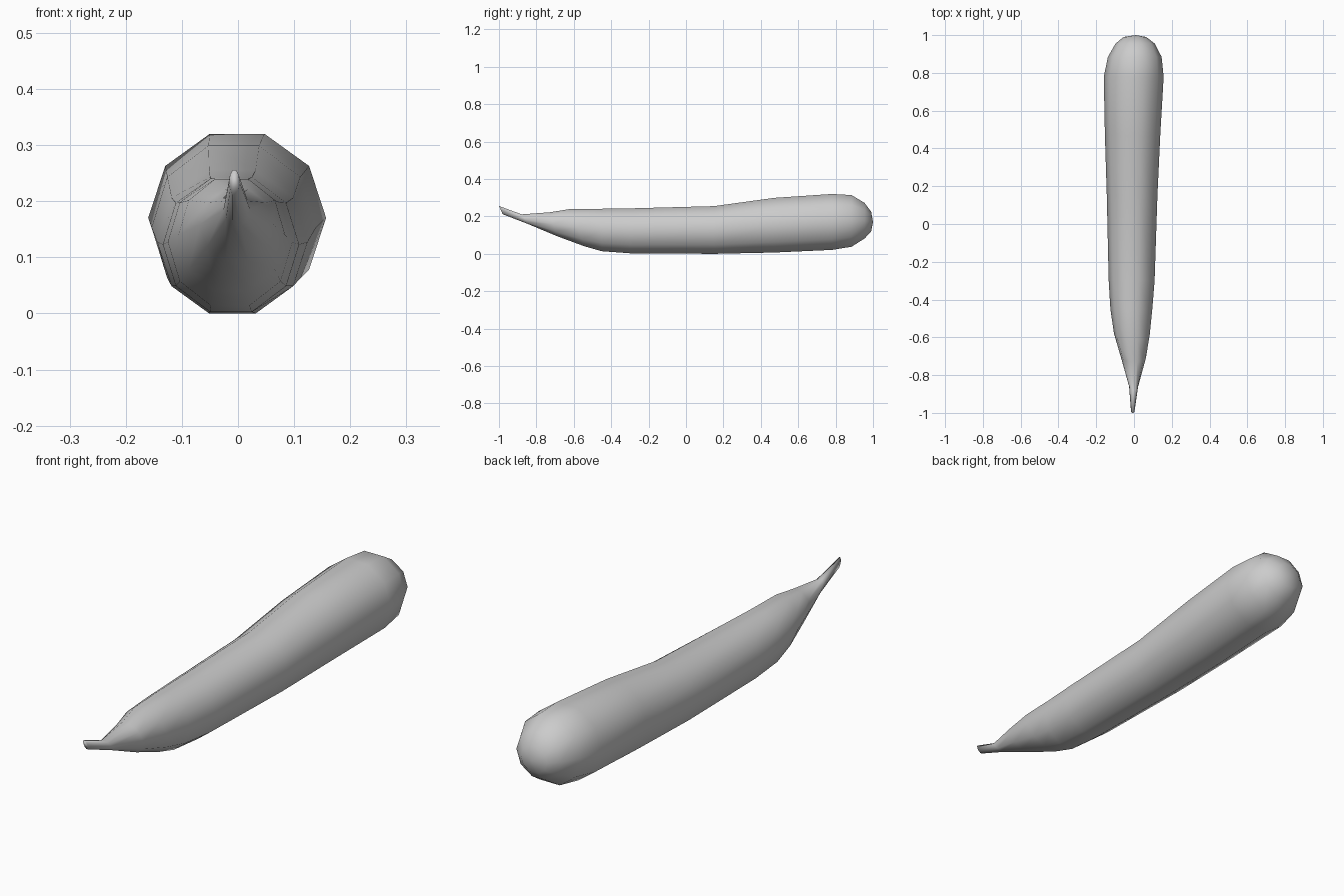
import bpy, bmesh, math

if "Cube" in bpy.data.objects:
    bpy.data.objects.remove(bpy.data.objects["Cube"])

SIDES = 10
# cross-sections: y, left x, right x, bottom z, top z, y-lean of the upper edge
SECTIONS = [
    (-0.99, -0.016, 0.003, 0.212, 0.256, -0.01),
    (-0.86, -0.026, 0.022, 0.158, 0.211, -0.02),
    (-0.71, -0.068, 0.063, 0.095, 0.222, -0.02),
    (-0.58, -0.106, 0.084, 0.040, 0.240, -0.04),
    (-0.45, -0.125, 0.097, 0.014, 0.241, 0.0),
    (-0.30, -0.134, 0.109, 0.003, 0.243, 0.0),
    (0.15, -0.144, 0.124, 0.000, 0.255, 0.0),
    (0.47, -0.154, 0.139, 0.007, 0.299, 0.0),
    (0.78, -0.160, 0.157, 0.021, 0.320, 0.0),
    (0.885, -0.138, 0.146, 0.038, 0.314, 0.0),
    (0.955, -0.098, 0.110, 0.082, 0.272, 0.0),
    (0.99, -0.055, 0.065, 0.120, 0.225, 0.0),
]

bm = bmesh.new()


def ring(y, x0, x1, z0, z1, lean):
    cx, cz = (x0 + x1) / 2, (z0 + z1) / 2
    rx = (x1 - x0) / 2
    rz = (z1 - z0) / 2 / math.cos(math.pi / SIDES)   # flats reach top and bottom
    verts = []
    for i in range(SIDES):
        a = 2 * math.pi * i / SIDES
        verts.append(bm.verts.new((cx + rx * math.cos(a),
                                   y + lean * math.sin(a),
                                   cz + rz * math.sin(a))))
    return verts


# tapered body lofted through the sections
rings = [ring(*s) for s in SECTIONS]
for a, b in zip(rings, rings[1:]):
    for i in range(SIDES):
        j = (i + 1) % SIDES
        bm.faces.new((a[i], a[j], b[j], b[i]))

# blunt tip and rounded rear end
bm.faces.new(rings[0])
pole = bm.verts.new((0.01, 1.0, 0.17))
for i in range(SIDES):
    bm.faces.new((rings[-1][i], rings[-1][(i + 1) % SIDES], pole))

bmesh.ops.recalc_face_normals(bm, faces=bm.faces[:])
for f in bm.faces:
    f.smooth = True

mesh = bpy.data.meshes.new("tapered_root")
bm.to_mesh(mesh)
bm.free()
obj = bpy.data.objects.new("tapered_root", mesh)
bpy.context.collection.objects.link(obj)
